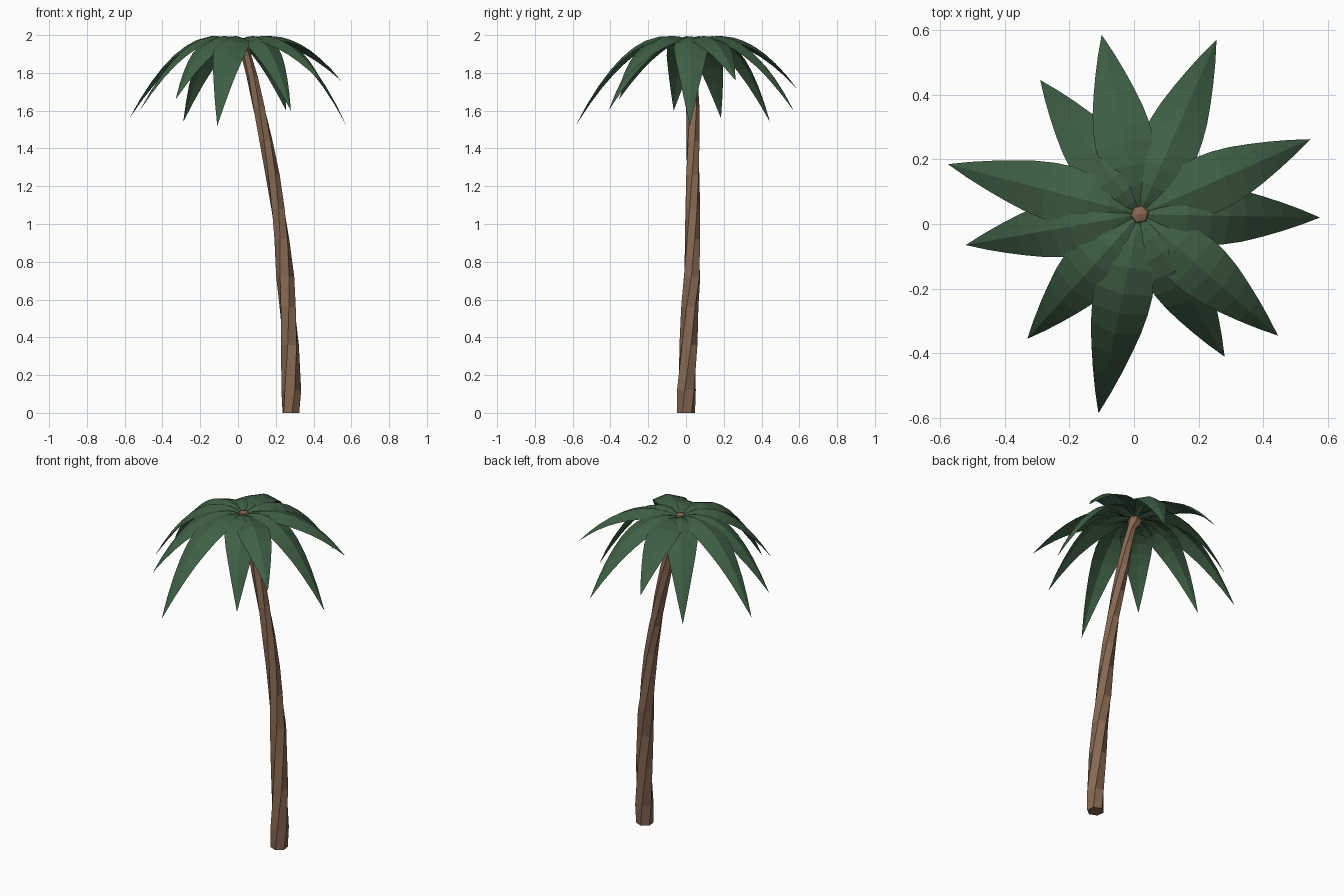
import bpy, bmesh, math
from mathutils import Vector

if "Cube" in bpy.data.objects:
    bpy.data.objects.remove(bpy.data.objects["Cube"])


def material(name, rgb):
    m = bpy.data.materials.new(name)
    m.diffuse_color = (*rgb, 1)
    m.use_nodes = True
    m.node_tree.nodes["Principled BSDF"].inputs["Base Color"].default_value = m.diffuse_color
    return m


bark = material("bark brown", (0.24, 0.14, 0.085))
leaf = material("leaf green", (0.05, 0.115, 0.058))


def finish(bm, name, mat, outward=False):
    if outward:
        bmesh.ops.recalc_face_normals(bm, faces=bm.faces)
    me = bpy.data.meshes.new(name)
    bm.to_mesh(me)
    bm.free()
    me.materials.append(mat)
    ob = bpy.data.objects.new(name, me)
    bpy.context.collection.objects.link(ob)
    return ob


# Trunk: leaning, twisting six-sided tube ending in a small knob (x, y, z, radius)
PATH = [(0.28, 0.0, 0.0, 0.048), (0.282, 0.002, 0.12, 0.053),
        (0.275, 0.013, 0.36, 0.049), (0.263, 0.02, 0.56, 0.046),
        (0.25, 0.032, 0.72, 0.048), (0.232, 0.034, 0.92, 0.041),
        (0.212, 0.036, 1.08, 0.039), (0.183, 0.036, 1.26, 0.038),
        (0.148, 0.037, 1.44, 0.036), (0.11, 0.036, 1.62, 0.035),
        (0.075, 0.033, 1.78, 0.03), (0.045, 0.031, 1.89, 0.027),
        (0.026, 0.03, 1.925, 0.038), (0.02, 0.03, 1.95, 0.042),
        (0.017, 0.03, 1.977, 0.026)]
SIDES = 6
bm = bmesh.new()
rings = []
for x, y, z, r in PATH:
    twist = -0.4 + 1.9 * z
    rings.append([bm.verts.new((x + r * math.cos(twist + i * math.tau / SIDES),
                                y + r * math.sin(twist + i * math.tau / SIDES), z))
                  for i in range(SIDES)])
for a, b in zip(rings, rings[1:]):
    for i in range(SIDES):
        j = (i + 1) % SIDES
        bm.faces.new((a[i], a[j], b[j], b[i]))
bm.faces.new(rings[0][::-1])
apex = bm.verts.new((0.017, 0.03, 1.985))
for i in range(SIDES):
    bm.faces.new((rings[-1][i], rings[-1][(i + 1) % SIDES], apex))
finish(bm, "trunk", bark, True)

# Fronds: folded blades on drooping arcs, given by their tips
TIPS = [(0.575, 0.02, 1.52), (0.545, 0.262, 1.76), (0.255, 0.57, 1.6),
        (-0.1, 0.585, 1.72), (-0.29, 0.445, 1.54), (-0.575, 0.185, 1.56),
        (-0.52, -0.065, 1.6), (-0.33, -0.355, 1.66), (-0.11, -0.585, 1.52),
        (0.28, -0.41, 1.6), (0.445, -0.345, 1.75)]
# fraction of length, half width
BLADE = [(0.0, 0.012), (0.08, 0.02), (0.16, 0.05), (0.27, 0.08), (0.4, 0.091),
         (0.5, 0.088), (0.6, 0.079), (0.7, 0.064), (0.8, 0.046), (0.9, 0.025), (1.0, 0.0)]
BASE = Vector((0.017, 0.03, 1.96))
PEAK = 0.036    # height of every arc above its base
FOLD = 0.3      # drop of the blade edges below the midrib


def frond(n, tip):
    d = Vector(tip) - BASE
    reach = math.hypot(d.x, d.y)
    out = Vector((d.x, d.y, 0)) / reach
    side = Vector((-out.y, out.x, 0))
    # parabola through the base and tip with the given peak
    rise = 2 * PEAK * (1 + math.sqrt(1 - d.z / PEAK)) / reach
    curve = rise ** 2 / (4 * PEAK)
    bm = bmesh.new()
    rows = []
    for t, w in BLADE:
        r = t * reach
        slope = rise - 2 * curve * r
        normal = Vector((-out.x * slope, -out.y * slope, 1)).normalized()
        mid = BASE + out * r + Vector((0, 0, rise * r - curve * r * r))
        if w == 0:
            rows.append([bm.verts.new(mid)] * 3)
        else:
            drop = normal * (-FOLD * w)
            rows.append([bm.verts.new(mid - side * w + drop), bm.verts.new(mid),
                         bm.verts.new(mid + side * w + drop)])
    for a, b in zip(rows, rows[1:]):
        for i in range(2):
            quad = [a[i], b[i], b[i + 1], a[i + 1]]
            bm.faces.new(list(dict.fromkeys(quad)))
    finish(bm, f"frond_{n:02d}", leaf)


for n, tip in enumerate(TIPS, 1):
    frond(n, tip)
